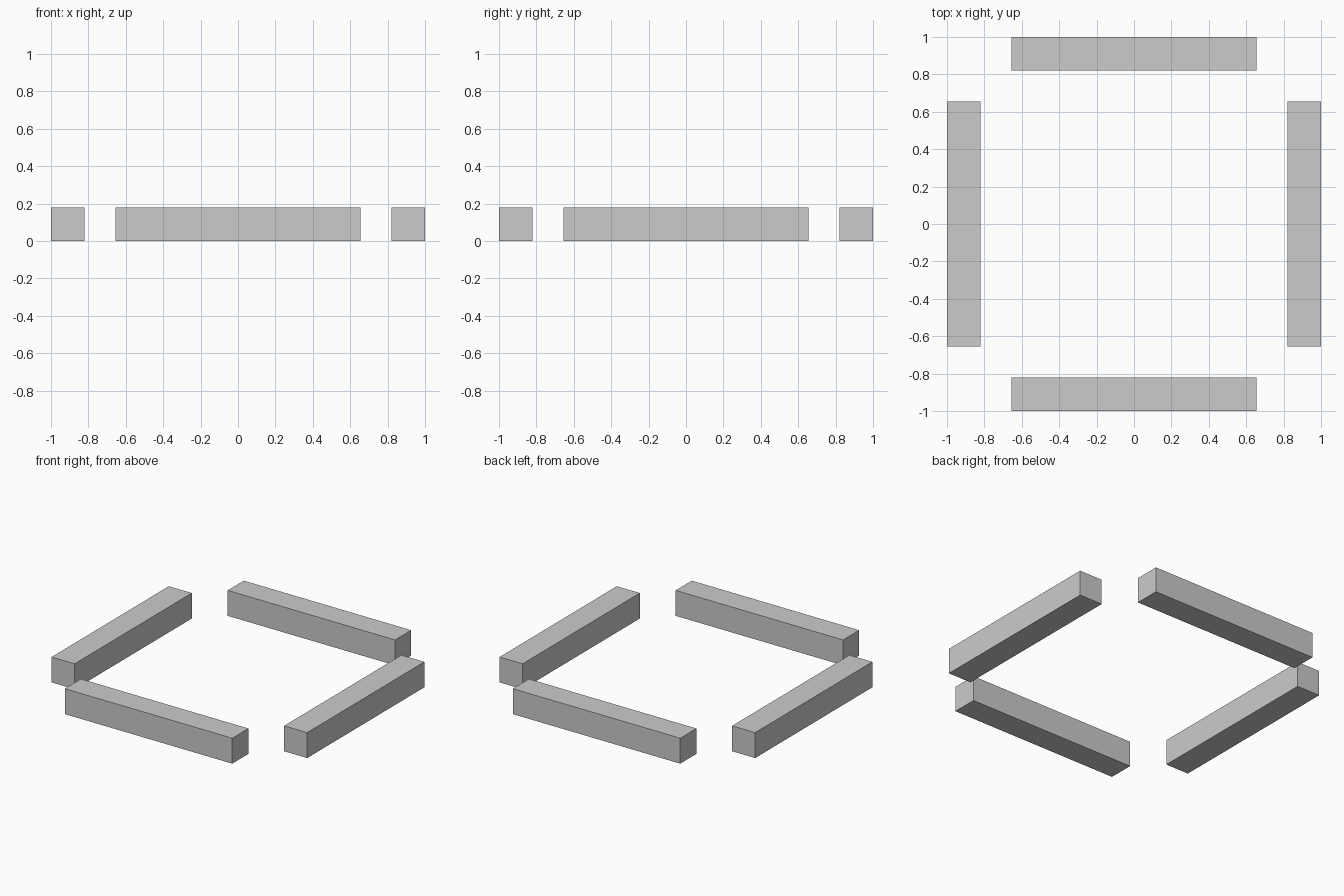
import bpy
from mathutils import Matrix

if "Cube" in bpy.data.objects:
    bpy.data.objects.remove(bpy.data.objects["Cube"])

LENGTH = 1.31    # long side of each bar
THICK = 0.18     # square section
OFFSET = 1 - THICK / 2


def bar(name, x, y, size_x, size_y):
    """Square-section bar resting on the ground."""
    bpy.ops.mesh.primitive_cube_add(size=1, location=(x, y, THICK / 2))
    obj = bpy.context.object
    obj.name = name
    obj.data.transform(Matrix.Diagonal((size_x, size_y, THICK, 1)))
    return obj


# Front and back bars run along x, left and right bars along y
for side, x_name, y_name in ((-1, "left_bar", "front_bar"), (1, "right_bar", "back_bar")):
    bar(x_name, side * OFFSET, 0, THICK, LENGTH)
    bar(y_name, 0, side * OFFSET, LENGTH, THICK)
